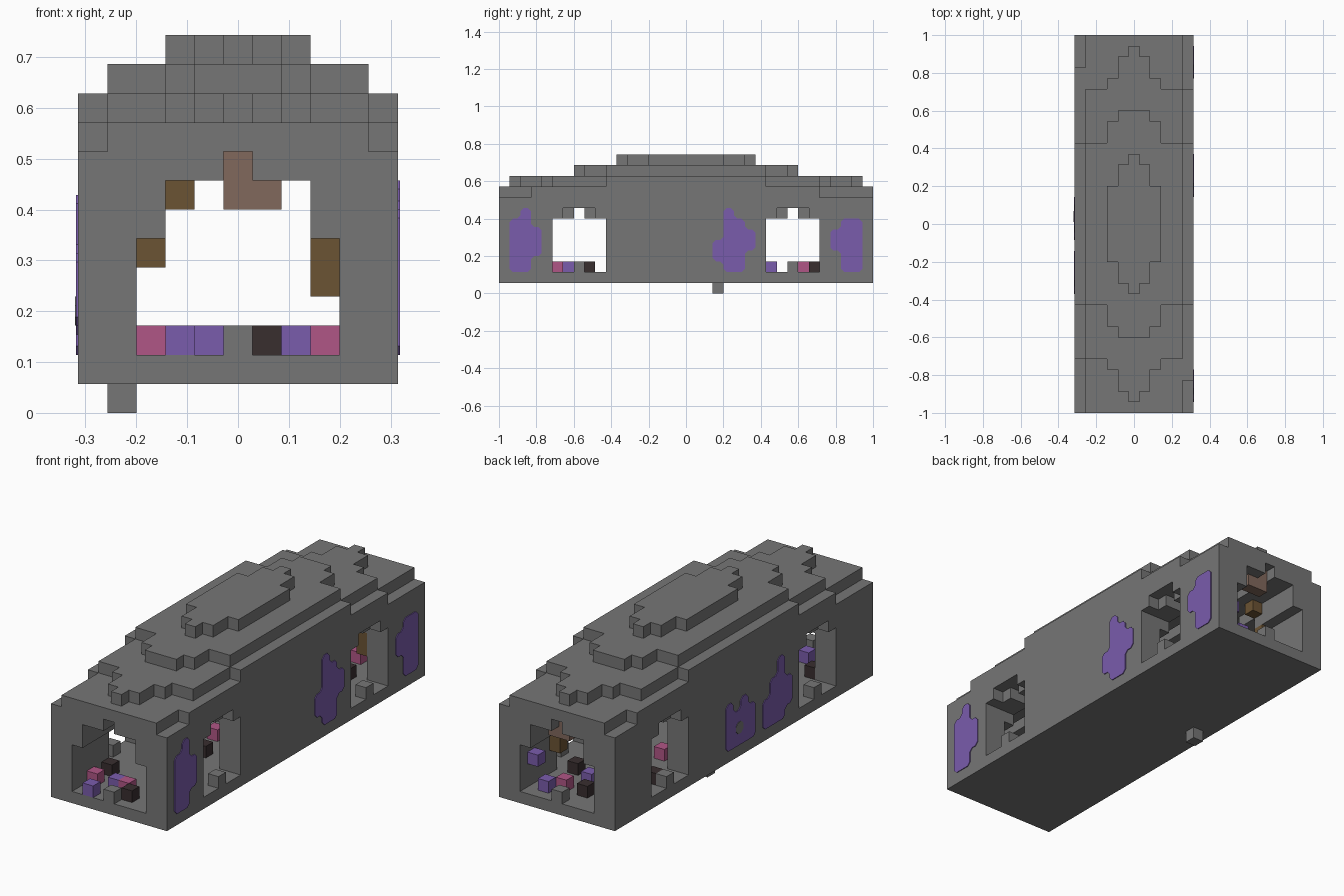
import bpy, bmesh
from mathutils import Vector

cube = bpy.data.objects.get("Cube")
if cube:
    bpy.data.objects.remove(cube)

U = 2 / 35  # edge of one block


def material(name, rgb):
    m = bpy.data.materials.new(name)
    m.use_nodes = True
    lin = [((c / 255 + 0.055) / 1.055) ** 2.4 for c in rgb] + [1]
    m.diffuse_color = lin
    m.node_tree.nodes["Principled BSDF"].inputs["Base Color"].default_value = lin
    return m


MATS = {
    "stone": material("stone grey", (118, 118, 118)),
    "purple": material("purple", (122, 92, 172)),
    "pink": material("pink", (176, 86, 134)),
    "brown": material("dark brown", (107, 83, 51)),
    "tan": material("dusty tan", (129, 104, 92)),
    "black": material("charcoal", (56, 46, 47)),
}


def finish(name, bm, mat):
    bmesh.ops.recalc_face_normals(bm, faces=bm.faces[:])
    me = bpy.data.meshes.new(name)
    bm.to_mesh(me)
    bm.free()
    me.materials.append(MATS[mat])
    ob = bpy.data.objects.new(name, me)
    bpy.context.collection.objects.link(ob)
    return ob


def skin(name, cells, mat):
    """Outer faces of a set of unit blocks."""
    bm = bmesh.new()
    verts = {}

    def vert(p):
        key = tuple(round(c * 2) for c in p)
        if key not in verts:
            verts[key] = bm.verts.new(p * U)
        return verts[key]

    for c in cells:
        mid = Vector(c) + Vector((0, 0, 0.5))
        for axis in range(3):
            for s in (-1, 1):
                n = [0, 0, 0]
                n[axis] = s
                if tuple(a + b for a, b in zip(c, n)) in cells:
                    continue
                a, b = Vector((0, 0, 0)), Vector((0, 0, 0))
                a[(axis + 1) % 3] = 0.5
                b[(axis + 2) % 3] = 0.5 * s
                o = mid + Vector(n) * 0.5
                bm.faces.new([vert(o - a - b), vert(o + a - b), vert(o + a + b), vert(o - a + b)])
    return finish(name, bm, mat)


def block(hx, hy, z0, z1, y=0, x=0):
    """Blocks within hx, hy of a centre, from z0 up to z1."""
    return {(i, j, k) for i in range(x - hx, x + hx + 1)
            for j in range(y - hy, y + hy + 1) for k in range(z0, z1)}


# Body and stepped roof
hull = block(5, 17, 1, 9) | block(4, 17, 9, 10) | block(5, 12, 9, 10)
hull |= block(0, 1, 9, 10, y=-13, x=5) | block(0, 1, 9, 10, y=13, x=-5)
hull |= block(5, 7, 10, 11)
tiers = {
    10: ((4, 12), (2, 13), (1, 15), (0, 16)),
    11: ((4, 7), (2, 9), (1, 10)),
    12: ((2, 3), (1, 5), (0, 6)),
}
for z, steps in tiers.items():
    for hx, hy in steps:
        hull |= block(hx, hy, z, z + 1)

# Tunnel from end to end
hull -= block(3, 17, 2, 6) | block(2, 17, 6, 8) | block(0, 17, 8, 9)

# Side windows with stepped heads and a sill block
for wy in (-10, 10):
    hull -= block(5, 2, 2, 7, y=wy) | block(5, 0, 7, 8, y=wy)
    for wx in (-5, 5):
        hull -= block(0, 1, 7, 8, y=wy, x=wx)
        hull.add((wx, wy, 2))
skin("tunnel_hull", hull, "stone")
skin("underside_stub", {(-4, 3, 0)}, "stone")

# Loose blocks in the tunnel
loose = {
    "pink": [(-3, -15, 2), (0, -15, 2), (3, -12, 2), (0, -3, 2), (-2, 6, 2), (0, 11, 2), (1, 15, 2)],
    "purple": [(-2, -17, 2), (-1, -15, 2), (0, -11, 2), (2, 8, 2), (0, 13, 2), (2, 16, 2), (3, 16, 4)],
    "black": [(-3, -13, 2), (1, -16, 2), (1, -9, 2), (1, -6, 2), (2, 12, 2), (-1, 15, 2), (-4, 10, 2)],
    "stone": [(0, -17, 2), (0, 17, 2)],
    "brown": [(-2, 13, 7), (-3, 13, 5), (3, 13, 4), (3, 13, 5)],
    "tan": [(0, 16, 7), (0, 16, 8), (1, 16, 7)],
}
for mat, cells in loose.items():
    skin(mat + "_loose_blocks", set(cells), mat)


def patch(name, side, y0, columns, mat="purple", thick=0.004):
    """Thin plate on a side wall; columns give (bottom, top) along y."""
    low, high = [], []
    for i, (b, t) in enumerate(columns):
        low += [(y0 + i, b), (y0 + i + 1, b)]
        high += [(y0 + i, t), (y0 + i + 1, t)]
    ring = low + high[::-1]
    ring = [p for i, p in enumerate(ring) if p != ring[i - 1]]
    # drop points on straight runs
    def turns(i):
        (a, b), (c, d), (e, f) = ring[i - 1], ring[i], ring[(i + 1) % len(ring)]
        return abs((c - a) * (f - d) - (d - b) * (e - c)) > 1e-6
    ring = [p for i, p in enumerate(ring) if turns(i)]
    bm = bmesh.new()
    x = side * 5.5 * U
    bm.faces.new([bm.verts.new((x, y * U, z * U)) for y, z in ring])
    bmesh.ops.bevel(bm, geom=bm.verts[:], offset=0.3 * U, segments=1, affect='VERTICES')
    out = bmesh.ops.extrude_face_region(bm, geom=bm.faces[:])
    top = [v for v in out["geom"] if isinstance(v, bmesh.types.BMVert)]
    bmesh.ops.translate(bm, verts=top, vec=(side * thick, 0, 0))
    finish(name, bm, mat)


# Painted patches on the side walls
patch("front_patch", 1, -16.5, [(2, 7), (2, 8), (3.5, 6.2)])
patch("middle_patch", 1, 2.5, [(3, 5), (2, 8), (2, 7), (4, 6)])
patch("rear_patch", 1, 13.5, [(4, 6), (2, 7), (2, 7)])
patch("far_patch_a", -1, -1.5, [(2, 5), (2, 6), (2, 5), (2, 6)])
patch("far_patch_b", -1, -6.5, [(3, 5.5), (2, 7.5), (2, 6), (2, 4.5)])
patch("far_patch_gap", -1, 0.2, [(3, 4)], "stone", 0.006)
